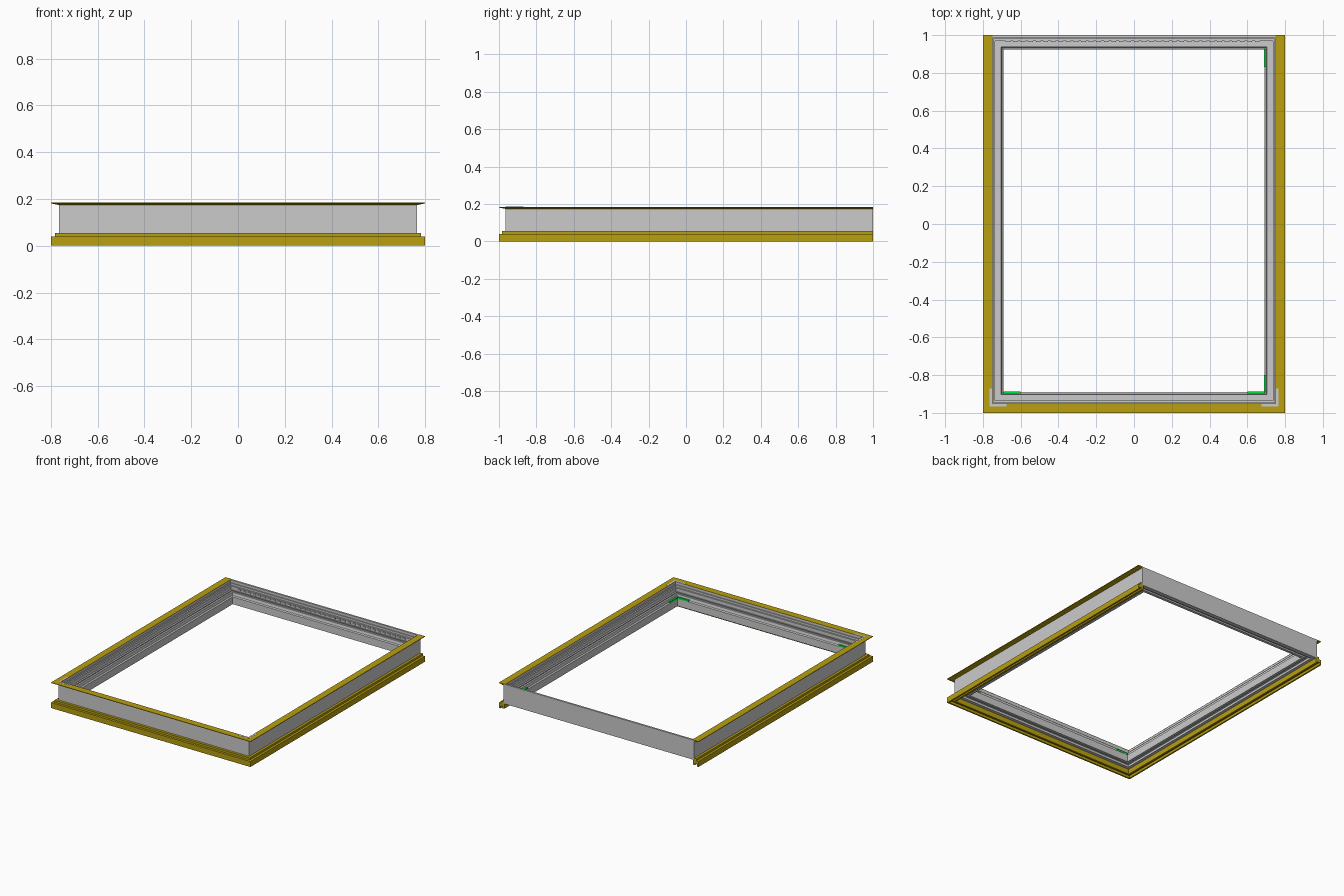
import bpy, bmesh

if "Cube" in bpy.data.objects:
    bpy.data.objects.remove(bpy.data.objects["Cube"])

# Wall reference rectangle: outer face of the grey frame
X, YF, YB = 0.765, -0.965, 1.0


def material(name, rgb):
    m = bpy.data.materials.new(name)
    m.diffuse_color = (*rgb, 1)
    m.use_nodes = True
    m.node_tree.nodes["Principled BSDF"].inputs["Base Color"].default_value = m.diffuse_color
    return m


yellow = material("yellow", (0.48, 0.35, 0.005))
green = material("green", (0.0, 0.8, 0.05))
light = material("light_grey", (0.7, 0.7, 0.68))


def finish(bm, name, mat=None):
    bmesh.ops.recalc_face_normals(bm, faces=bm.faces)
    me = bpy.data.meshes.new(name)
    bm.to_mesh(me)
    bm.free()
    ob = bpy.data.objects.new(name, me)
    bpy.context.collection.objects.link(ob)
    if mat:
        me.materials.append(mat)
    return ob


def mitred(name, profile, closed, mat=None):
    """Sweep (inset, z) profile round the frame; open sweeps leave the back side out."""
    bm = bmesh.new()
    rings = []
    for sx, back in ((1, True), (1, False), (-1, False), (-1, True)):
        ring = []
        for t, z in profile:
            y = (YB - t if closed else YB) if back else YF + t
            ring.append(bm.verts.new((sx * (X - t), y, z)))
        rings.append(ring)
    n = len(profile)
    for i in range(4 if closed else 3):
        a, b = rings[i], rings[(i + 1) % 4]
        for j in range(n):
            k = (j + 1) % n
            bm.faces.new((a[j], a[k], b[k], b[j]))
    if not closed:
        bm.faces.new(rings[0])
        bm.faces.new(rings[3])
    return finish(bm, name, mat)


def boxes(name, items, mat=None):
    """items: (x0, x1, y0, y1, z0, z1)"""
    bm = bmesh.new()
    for x0, x1, y0, y1, z0, z1 in items:
        vs = bmesh.ops.create_cube(bm, size=1)["verts"]
        for v in vs:
            v.co = (x0 + (v.co.x + .5) * (x1 - x0),
                    y0 + (v.co.y + .5) * (y1 - y0),
                    z0 + (v.co.z + .5) * (z1 - z0))
    return finish(bm, name, mat)


# Main grey frame with stepped inner side and grooved underside
mitred("main_frame", [
    (0, .042), (0, .184), (.014, .184), (.014, .165), (.020, .165), (.020, .150),
    (.030, .150), (.030, .125), (.062, .125), (.066, .105), (.075, .100),
    (.075, .047), (.055, .047), (.055, .058), (.030, .058), (.030, .042)], True)

# Thin gasket lip standing on the inner ledge
mitred("inner_gasket", [(.046, .124), (.046, .131), (.050, .131), (.050, .124)], True)

# Yellow top flange, thinning towards its outer edge
mitred("top_flange", [(.015, .185), (-.035, .185), (-.035, .181),
                      (-.001, .174), (-.001, .184), (.015, .184)], False, yellow)

# Yellow base trim with upper step and a channel underneath
mitred("base_trim", [
    (-.035, 0), (-.035, .04), (-.018, .04), (-.018, .055), (.001, .055), (.001, .043),
    (.008, .043), (.008, .006), (-.006, .006), (-.006, .018), (-.024, .018), (-.024, 0)],
    False, yellow)

# Light corner plates on the front corners of the top flange
plates = []
for s in (-1, 1):
    plates.append((s * .765, s * .752, -.965, -.87, .1845, .1858))
    plates.append((s * .752, s * .675, -.965, -.952, .1845, .1858))
boxes("corner_plates", plates, light)

# Green sealing strips near the inner corners
boxes("corner_seals", [
    (.688, .700, .83, .925, .100, .112), (.688, .700, -.89, -.80, .100, .112),
    (.60, .690, -.899, -.888, .100, .112), (-.69, -.60, -.899, -.888, .100, .112)], green)

# Row of small clips along the inside of the back wall
boxes("back_clips", [(-.68 + i * .04, -.655 + i * .04, .964, .972, .134, .144)
                     for i in range(34)])
